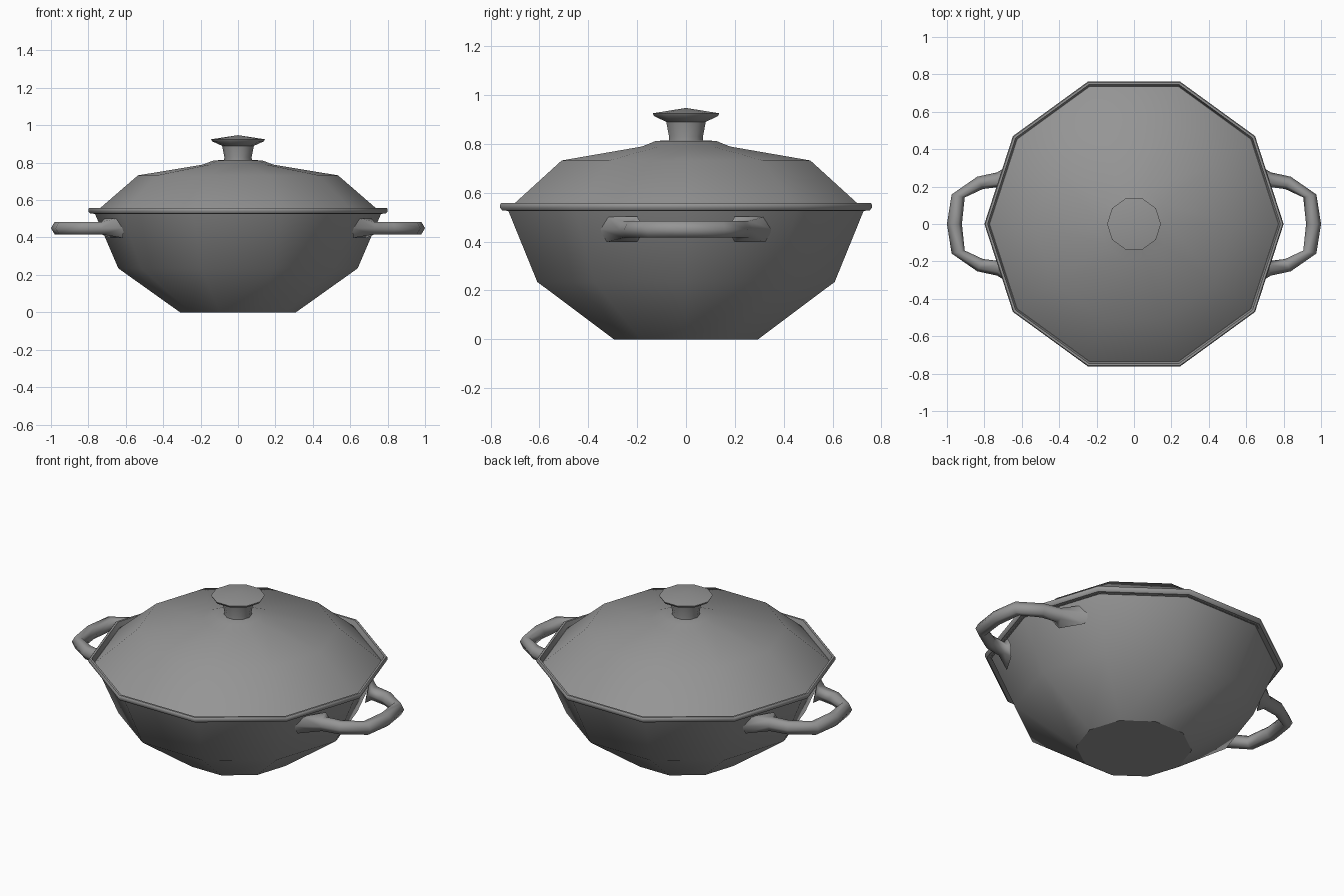
import bpy, bmesh, math
from mathutils import Vector

if "Cube" in bpy.data.objects:
    bpy.data.objects.remove(bpy.data.objects["Cube"])

SIDES = 10

grey = bpy.data.materials.new("cast iron grey")
grey.use_nodes = True
GREY = (0.3, 0.3, 0.3, 1)
grey.diffuse_color = GREY
grey.node_tree.nodes["Principled BSDF"].inputs["Base Color"].default_value = GREY


def finish(name, bm, sharp_angle):
    """Smooth the faces, keep strong creases and caps sharp, link the object."""
    bmesh.ops.recalc_face_normals(bm, faces=bm.faces)
    for f in bm.faces:
        f.smooth = True
    for e in bm.edges:
        cap = any(len(f.verts) > 4 for f in e.link_faces)
        e.smooth = not cap and e.calc_face_angle(0) < math.radians(sharp_angle)
    mesh = bpy.data.meshes.new(name)
    bm.to_mesh(mesh)
    bm.free()
    mesh.materials.append(grey)
    obj = bpy.data.objects.new(name, mesh)
    bpy.context.collection.objects.link(obj)
    return obj


def skin(bm, rings):
    """Bridge consecutive vertex rings with quads."""
    for a, b in zip(rings, rings[1:]):
        n = len(a)
        for i in range(n):
            j = (i + 1) % n
            bm.faces.new((a[i], a[j], b[j], b[i]))


def lathe(name, profile, apex=None):
    """Turn a (radius, height) profile; cap the start, close the end."""
    bm = bmesh.new()
    rings = []
    for r, z in profile:
        angles = [math.tau * i / SIDES for i in range(SIDES)]
        rings.append([bm.verts.new((r * math.cos(a), r * math.sin(a), z)) for a in angles])
    skin(bm, rings)
    bm.faces.new(rings[0])
    if apex is None:
        bm.faces.new(rings[-1])
    else:
        tip = bm.verts.new((0, 0, apex))
        for i in range(SIDES):
            bm.faces.new((rings[-1][i], rings[-1][(i + 1) % SIDES], tip))
    return finish(name, bm, 42)


# Bowl with its flared rim and the recess the lid sits in
lathe("pot", [(0.31, 0), (0.64, 0.235), (0.765, 0.527), (0.79, 0.527), (0.8, 0.538),
              (0.8, 0.552), (0.795, 0.558), (0.783, 0.558), (0.773, 0.526)])

# Domed lid rising to a small boss
lathe("lid", [(0.773, 0.526), (0.535, 0.732), (0.19, 0.789), (0.13, 0.812)], apex=0.817)

# Knob with a flared neck and shallow top
lathe("lid_knob", [(0.075, 0.8), (0.073, 0.83), (0.085, 0.89), (0.138, 0.914),
                   (0.144, 0.925)], apex=0.947)

# Side handles: hexagonal tube rings as (centre, sideways vector, height vector)
HEIGHT = 0.45
TUBE = (0, 0.034)
half = [((0.665, 0.262), (-0.055, 0.093), (0.012, 0.052), 0.67),
        ((0.725, 0.237), (0.006, 0.039), TUBE, 0.5),
        ((0.823, 0.22), (0.015, 0.033), TUBE, 0.5),
        ((0.94, 0.15), (0.035, 0.008), TUBE, 0.5),
        ((0.96, 0), (0.04, 0), TUBE, 0.5)]


def handle(name, side):
    bm = bmesh.new()
    path = [(s, 1) for s in half] + [(s, -1) for s in reversed(half[:-1])]
    rings = []
    for ((cx, cy), (lx, ly), (ux, uz), flat), m in path:
        ring = []
        for a, b in ((1, 0), (flat, 1), (-flat, 1), (-1, 0), (-flat, -1), (flat, -1)):
            p = Vector((cx + a * lx + b * ux, m * (cy + a * ly), HEIGHT + b * uz))
            ring.append(bm.verts.new((side * p.x, p.y, p.z)))
        rings.append(ring)
    skin(bm, rings)
    bm.faces.new(rings[0])
    bm.faces.new(rings[-1])
    finish(name, bm, 75)


for name, side in (("left_handle", 1), ("right_handle", -1)):
    handle(name, side)
